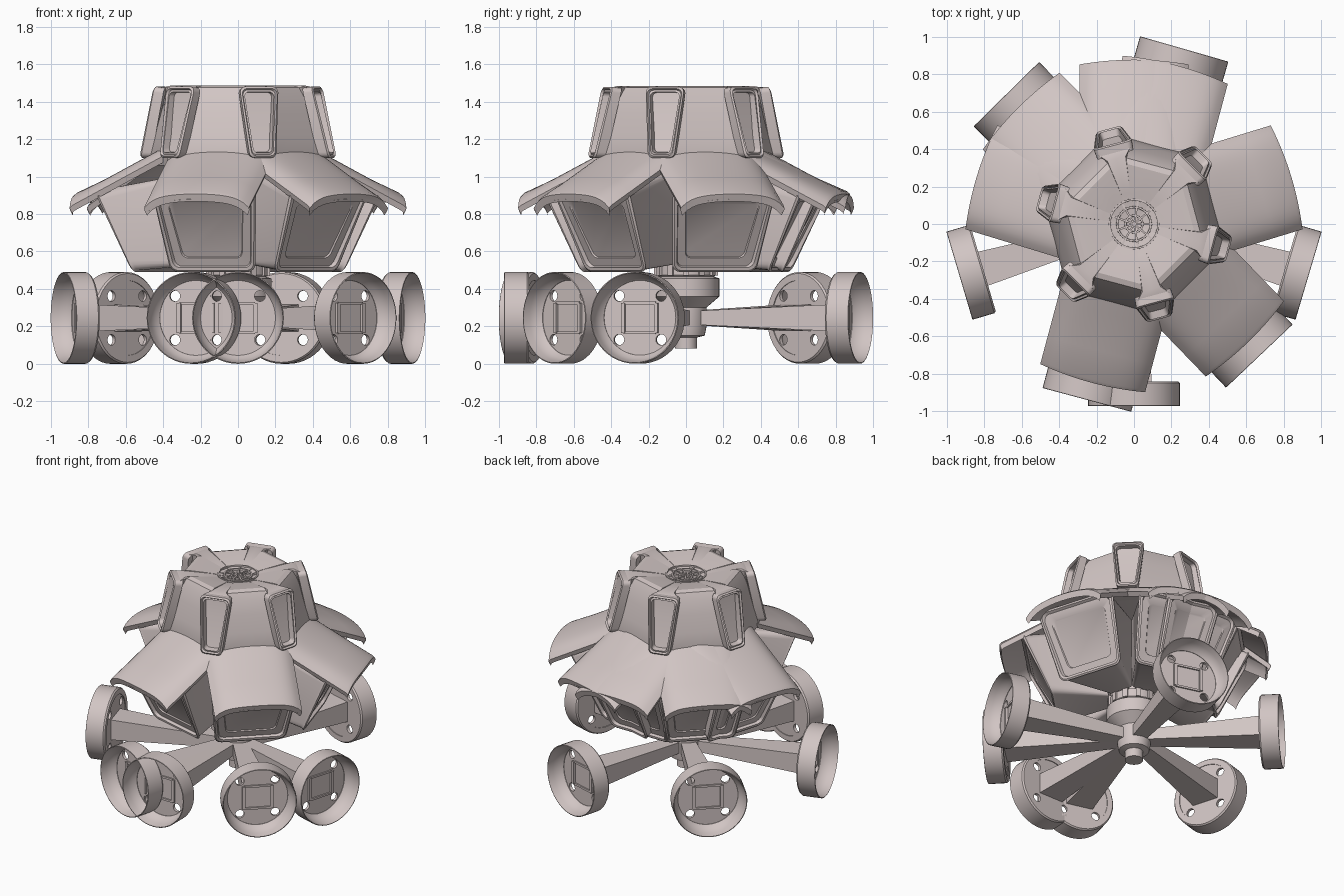
import bpy, bmesh
from math import sin, cos, pi, radians

old = bpy.data.objects.get("Cube")
if old:
    bpy.data.objects.remove(old)

clay = bpy.data.materials.new("pale_pinkish_grey")
clay.use_nodes = True
COLOR = (0.64, 0.56, 0.55, 1)
clay.diffuse_color = COLOR
clay.node_tree.nodes["Principled BSDF"].inputs["Base Color"].default_value = COLOR


def finish(bm, name, angles=(0,), sharp=32):
    """Turn a bmesh into one object per angle around the vertical axis."""
    bmesh.ops.recalc_face_normals(bm, faces=bm.faces)
    mesh = bpy.data.meshes.new(name)
    bm.to_mesh(mesh)
    bm.free()
    mesh.materials.append(clay)
    for i, a in enumerate(angles):
        ob = bpy.data.objects.new(name if len(angles) == 1 else f"{name}_{i + 1}", mesh)
        ob.rotation_euler.z = radians(a)
        bpy.context.collection.objects.link(ob)
        if i == 0:
            bpy.ops.object.select_all(action='DESELECT')
            ob.select_set(True)
            bpy.context.view_layer.objects.active = ob
            bpy.ops.object.shade_smooth_by_angle(angle=radians(sharp))


def loft(bm, rings, caps=(True, True), closed=False):
    """Skin a list of equal closed rings of points."""
    rows = [[bm.verts.new(p) for p in ring] for ring in rings]
    pairs = list(zip(rows, rows[1:]))
    if closed:
        pairs.append((rows[-1], rows[0]))
    for a, b in pairs:
        for i in range(len(a)):
            j = (i + 1) % len(a)
            bm.faces.new((a[i], a[j], b[j], b[i]))
    if caps[0]:
        bm.faces.new(rows[0])
    if caps[1]:
        bm.faces.new(rows[-1])


def circle_z(r, z, n=32):
    return [(r * cos(2 * pi * k / n), r * sin(2 * pi * k / n), z) for k in range(n)]


def circle_x(r, x, n=48, cy=0, cz=0.245):
    return [(x, cy + r * cos(2 * pi * k / n), cz + r * sin(2 * pi * k / n)) for k in range(n)]


def box(bm, x0, x1, y0, y1, z0, z1):
    loft(bm, [[(x, y0, z0), (x, y1, z0), (x, y1, z1), (x, y0, z1)] for x in (x0, x1)])


def window_ring(wb, wt, zb, zt, rb, rt, corner, steps=5):
    """Rounded trapezoid standing across the radial direction."""
    pts = []
    for sy, sz, start in ((1, -1, -90), (1, 1, 0), (-1, 1, 90), (-1, -1, 180)):
        w, z = (wb, zb) if sz < 0 else (wt, zt)
        for k in range(steps):
            a = radians(start + 90 * k / (steps - 1))
            y = sy * (w - corner) + corner * cos(a)
            h = z - sz * corner + corner * sin(a)
            t = (h - zb) / (zt - zb)
            pts.append((rb + (rt - rb) * t, y, h))
    return pts


WHEELS = (74, 134.5, 196.5, 255, 270, 313.5, 343.5)
PODS = (17, 75, 90, 135, 163, 255, 314)
CROWN = [15 + 60 * k for k in range(6)]
POCKETS = [a + 30 for a in CROWN]

# central hub and column
bm = bmesh.new()
hub = [(.06, .08), (.06, .14), (.1, .15), (.11, .2), (.11, .3), (.18, .36), (.18, .455),
       (.15, .465), (.16, .475), (.16, .53), (.13, .54), (.13, 1.02), (.4, 1.06), (.43, 1.13)]
loft(bm, [circle_z(r, z) for r, z in hub])
finish(bm, "hub_column")

# ribs around the column
bm = bmesh.new()
box(bm, .12, .172, -.016, .016, .47, .545)
finish(bm, "column_rib", [30 * k for k in range(12)])

# tapered spokes
bm = bmesh.new()
loft(bm, [[(x, -w, .245 - h), (x, w, .245 - h), (x, w, .245 + h), (x, -w, .245 + h)]
          for x, w, h in ((.02, .045, .035), (.85, .095, .072))])
finish(bm, "spoke", WHEELS)

# dished walls of the wheels
bm = bmesh.new()
loft(bm, [circle_x(r, x) for r, x in
          ((.237, .84), (.245, .85), (.245, .97), (.24, .972), (.233, .93), (.22, .89),
           (.2, .868), (.2, .84))],
     caps=(False, False), closed=True)
finish(bm, "wheel_rim", WHEELS)

# wheel floors with four round holes
bm = bmesh.new()
outlines = [circle_x(.203, .845)]
for sy in (-1, 1):
    for sz in (-1, 1):
        outlines.append(circle_x(.029, .845, 16, sy * .117, .245 + sz * .117))
for loop in outlines:
    vs = [bm.verts.new(p) for p in loop]
    for k in range(len(vs)):
        bm.edges.new((vs[k - 1], vs[k]))
bmesh.ops.triangle_fill(bm, use_beauty=True, edges=bm.edges[:])
ext = bmesh.ops.extrude_face_region(bm, geom=bm.faces[:], use_keep_orig=True)
bmesh.ops.translate(bm, vec=(.02, 0, 0),
                    verts=[g for g in ext["geom"] if isinstance(g, bmesh.types.BMVert)])
finish(bm, "wheel_floor", WHEELS)

# square frame on each wheel floor
bm = bmesh.new()
for s in (-1, 1):
    y, z = s * .092, .245 + s * .079
    box(bm, .855, .88, y - .011, y + .011, .165, .325)
    box(bm, .855, .875, -.09, .09, z - .007, z + .007)
finish(bm, "wheel_square_frame", WHEELS)

# cabin pods with a rim and a recessed window
bm = bmesh.new()
loft(bm, [window_ring(.09, .1, .53, 1.03, .16, .17, .02),
          window_ring(.23, .275, .5, .93, .5, .69, .05),
          window_ring(.24, .285, .49, .94, .515, .71, .05),
          window_ring(.232, .277, .498, .93, .525, .72, .045),
          window_ring(.218, .26, .513, .917, .528, .72, .04),
          window_ring(.21, .252, .521, .909, .508, .7, .04),
          window_ring(.17, .205, .565, .865, .528, .68, .035),
          window_ring(.165, .2, .57, .86, .52, .672, .035)])
finish(bm, "cabin_pod", PODS)


# arched awning over each pod
def awning_section(r, drop=0.0, thick=.028, w=.29, n=20):
    top, low = [], []
    for k in range(n + 1):
        t = 2 * k / n - 1
        reach = r + .025 * (1 - t * t) * (r > .8)
        z = 1.2 - .52 * (r - .3) - .03 * t * t - .045 * t ** 6 - drop
        top.append((reach, w * t, z))
        low.append((reach - .01, (w - .012) * t, z - thick))
    return top + low[::-1]


bm = bmesh.new()
loft(bm, [awning_section(*p) for p in
          ((.3, 0), (.5, 0), (.7, 0), (.835, 0), (.852, .006), (.848, .02))])
finish(bm, "awning", PODS, sharp=45)


# crown wall: six sunken panels between projecting pocket fins
def crown_ring(z, panel, half, fin, fin_half):
    pts = []

    def add(angle, r, u):
        c, s = cos(radians(angle)), sin(radians(angle))
        pts.append((r * c - u * s, r * s + u * c, z))

    for a in CROWN:
        for u in (-half, 0, half):
            add(a, panel, u)
        for u in (-fin_half, 0, fin_half):
            add(a + 30, fin, u)
    return pts


bm = bmesh.new()
loft(bm, [crown_ring(*p) for p in
          ((1.06, .43, .19, .47, .055), (1.12, .435, .18, .48, .06), (1.22, .415, .17, .45, .067),
           (1.34, .385, .155, .425, .077), (1.43, .355, .14, .405, .085),
           (1.475, .33, .13, .4, .085), (1.485, .3, .12, .36, .05),
           (1.46, .15, .06, .17, .025), (1.425, .03, .012, .034, .005))])
finish(bm, "crown", sharp=25)

# double raised frames around the crown pockets
bm = bmesh.new()
loft(bm, [window_ring(.07, .1, 1.1, 1.475, .46, .38, .03),
          window_ring(.075, .105, 1.1, 1.48, .518, .433, .03),
          window_ring(.066, .096, 1.11, 1.47, .526, .442, .028),
          window_ring(.06, .089, 1.117, 1.462, .514, .43, .026),
          window_ring(.052, .08, 1.127, 1.452, .518, .434, .024),
          window_ring(.046, .074, 1.133, 1.446, .46, .38, .022)],
     caps=(False, False), closed=True)
finish(bm, "crown_pocket_frame", POCKETS)

# medallion set in the middle of the top
bm = bmesh.new()
for r in (.045, .09, .13):
    z = 1.43 + .14 * r
    loft(bm, [circle_z(r - .006, z - .01), circle_z(r - .005, z + .012),
              circle_z(r + .005, z + .012), circle_z(r + .006, z - .01)],
         caps=(False, False), closed=True)
finish(bm, "medallion_rings")
bm = bmesh.new()
box(bm, .01, .13, -.005, .005, 1.425, 1.452)
finish(bm, "medallion_spoke", [40 * k for k in range(9)])
